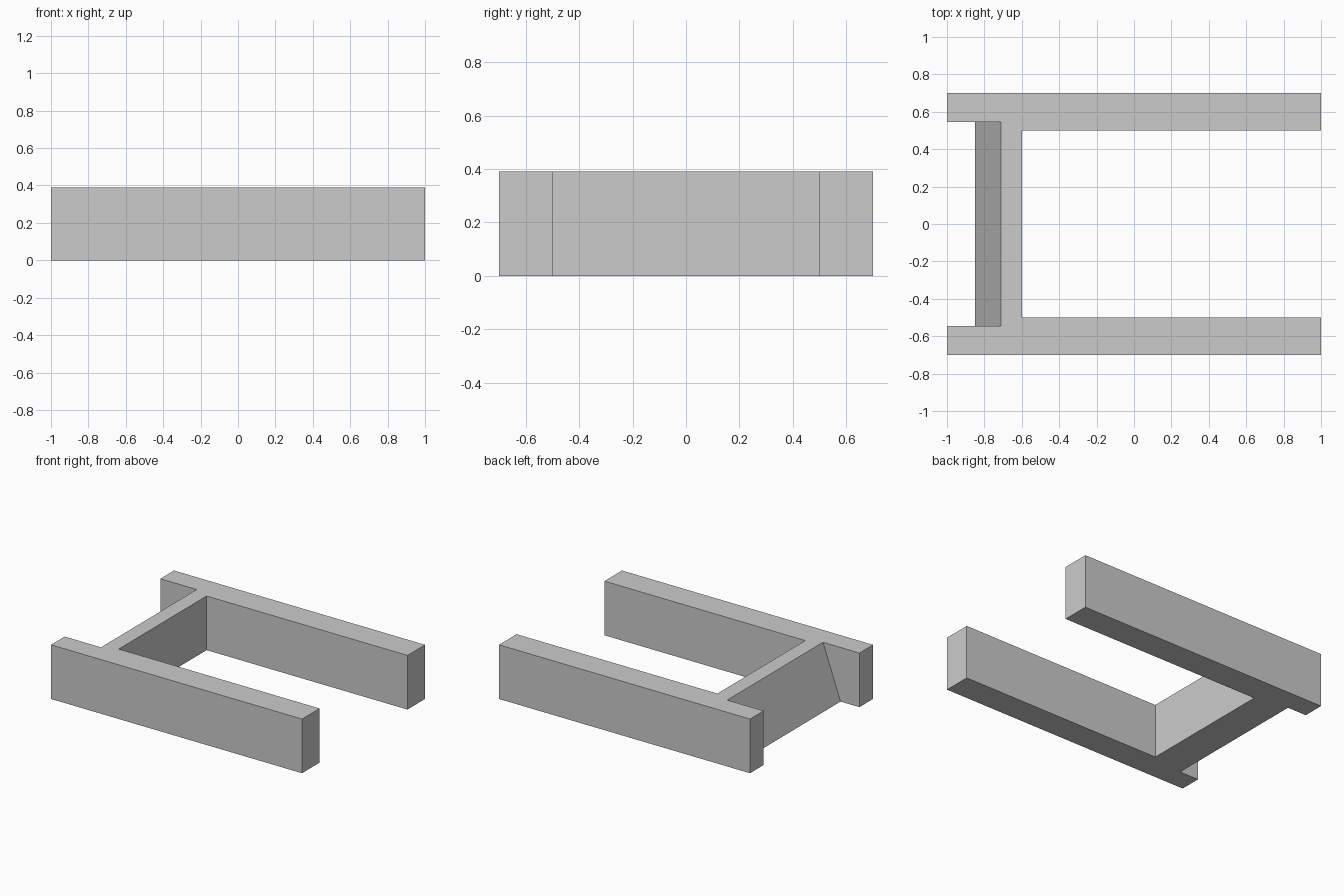
import bpy
import bmesh

cube = bpy.data.objects.get("Cube")
if cube:
    bpy.data.objects.remove(cube, do_unlink=True)

HEIGHT = 0.39
NOTCH_TOP, NOTCH_BOTTOM = -0.71, -0.85

# Plain grey finish
grey = bpy.data.materials.new("plain_grey")
grey.use_nodes = True
colour = (0.6, 0.6, 0.6, 1)
grey.diffuse_color = colour
grey.node_tree.nodes["Principled BSDF"].inputs["Base Color"].default_value = colour


def outline(notch_x):
    """Plan of two arms joined by a crossbar, mirrored across y."""
    half = [(-0.6, 0.5), (1, 0.5), (1, 0.7), (-1, 0.7), (-1, 0.545), (notch_x, 0.545)]
    return half + [(x, -y) for x, y in reversed(half)]


# Frame: the crossbar's outer wall slopes outward towards the floor
bm = bmesh.new()
bottom = [bm.verts.new((x, y, 0)) for x, y in outline(NOTCH_BOTTOM)]
top = [bm.verts.new((x, y, HEIGHT)) for x, y in outline(NOTCH_TOP)]
bm.faces.new(bottom[::-1])
bm.faces.new(top)
for i in range(len(top)):
    j = (i + 1) % len(top)
    bm.faces.new((bottom[i], bottom[j], top[j], top[i]))
bmesh.ops.recalc_face_normals(bm, faces=bm.faces[:])

mesh = bpy.data.meshes.new("frame")
bm.to_mesh(mesh)
bm.free()
mesh.materials.append(grey)
frame = bpy.data.objects.new("two_arm_frame", mesh)
bpy.context.collection.objects.link(frame)
